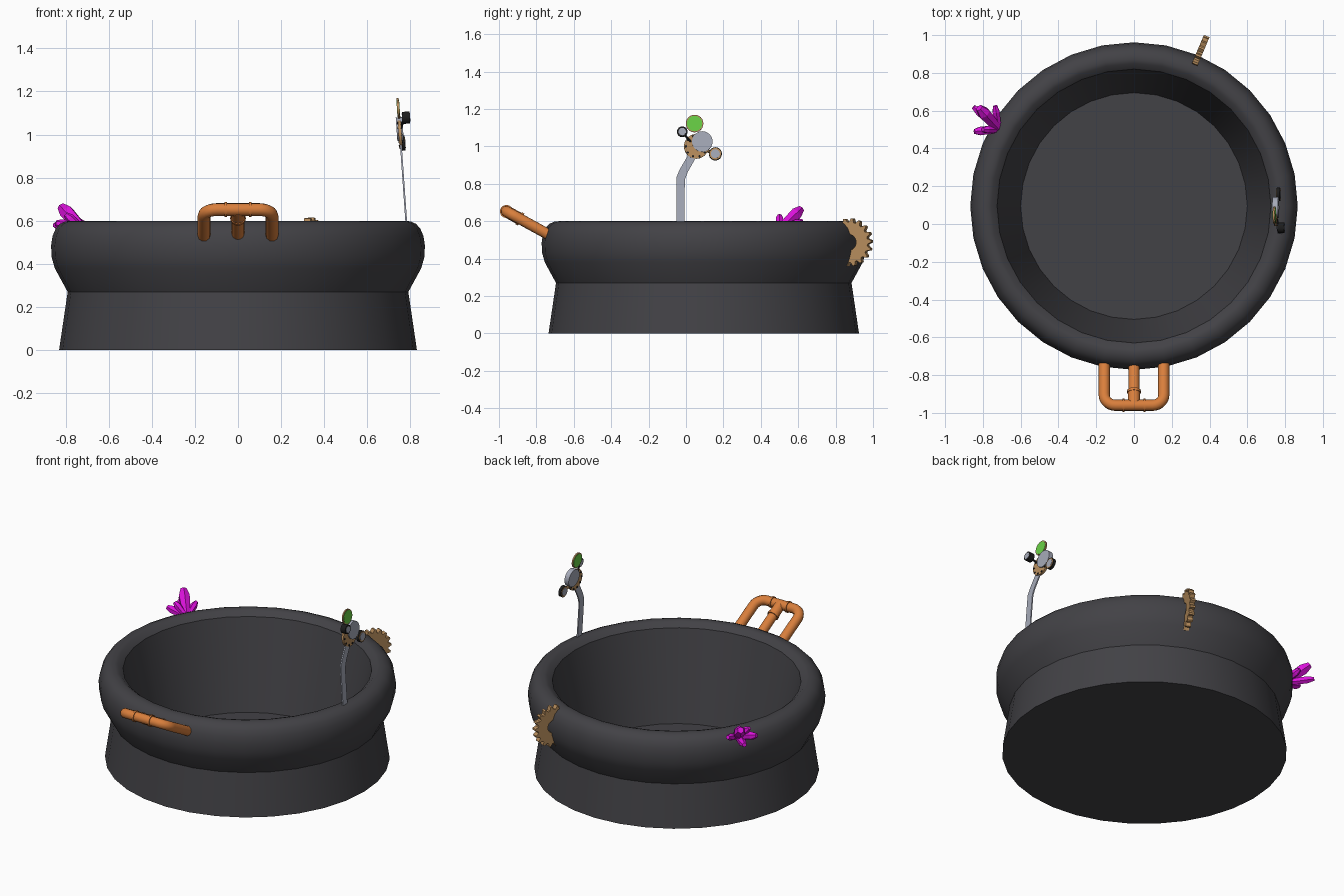
import bpy, bmesh
from math import cos, sin, pi, tau, atan2
from mathutils import Vector, Matrix

cube = bpy.data.objects.get("Cube")
if cube:
    bpy.data.objects.remove(cube)


def material(name, r, g, b):
    m = bpy.data.materials.new(name)
    m.use_nodes = True
    m.diffuse_color = (r, g, b, 1)
    m.node_tree.nodes["Principled BSDF"].inputs["Base Color"].default_value = (r, g, b, 1)
    return m


iron = material("dark iron", .055, .054, .061)
copper = material("copper", .69, .21, .045)
brass = material("brass", .48, .27, .11)
magenta = material("magenta crystal", .72, .006, .72)
steel = material("pale steel", .38, .40, .48)
green = material("green glass", .14, .63, .06)
black = material("black trim", .012, .012, .012)

CENTRE = Vector((0, .095, 0))


def finish(bm, name, mat, smooth=True):
    bmesh.ops.recalc_face_normals(bm, faces=bm.faces)
    mesh = bpy.data.meshes.new(name)
    bm.to_mesh(mesh)
    bm.free()
    mesh.materials.append(mat)
    ob = bpy.data.objects.new(name, mesh)
    bpy.context.collection.objects.link(ob)
    if smooth:
        bpy.ops.object.select_all(action='DESELECT')
        ob.select_set(True)
        bpy.context.view_layer.objects.active = ob
        bpy.ops.object.shade_smooth_by_angle(angle=.55)
    return ob


def rod(name, a, b, r1, mat, r2=None, sides=16, smooth=True):
    """Cylinder or cone running from a to b."""
    a, b = Vector(a), Vector(b)
    turn = (b - a).to_track_quat('Z', 'Y').to_matrix().to_4x4()
    bm = bmesh.new()
    bmesh.ops.create_cone(bm, cap_ends=True, segments=sides, radius1=r1,
                          radius2=r1 if r2 is None else r2, depth=(b - a).length,
                          matrix=Matrix.Translation((a + b) / 2) @ turn)
    return finish(bm, name, mat, smooth)


def extruded(name, loops, mat, matrix, depth, smooth=False):
    """Strip between two outlines, thickened along local z on both sides."""
    bm = bmesh.new()
    outer, inner = loops
    n = len(outer)
    layers = [[bm.verts.new(matrix @ Vector((x, y, z))) for x, y in loop]
              for loop in (outer, inner) for z in (-depth / 2, depth / 2)]
    ob, ot, ib, it = layers
    for i in range(n):
        j = (i + 1) % n
        for p, q in ((ob, ot), (ot, it), (it, ib), (ib, ob)):
            bm.faces.new((p[i], p[j], q[j], q[i]))
    return finish(bm, name, mat, smooth)


# Tub: one revolved profile for base, bulging rim, inner wall and floor
profile = [(0, 0), (.83, 0), (.79, .27), (.85, .38), (.864, .43), (.867, .485),
           (.86, .53), (.845, .565), (.825, .586), (.80, .597), (.775, .6),
           (.755, .594), (.725, .568), (.6, .01), (0, .01)]
bm = bmesh.new()
verts = [bm.verts.new(CENTRE + Vector((r, 0, z))) for r, z in profile]
edges = [bm.edges.new(pair) for pair in zip(verts, verts[1:])]
bmesh.ops.spin(bm, geom=verts + edges, cent=CENTRE, axis=(0, 0, 1),
               angle=tau, steps=32, use_merge=True)
bmesh.ops.remove_doubles(bm, verts=bm.verts, dist=.0005)
finish(bm, "tub", iron)

# Pipe handle: bent tube, middle pipe and collars
foot, top = Vector((0, -.725, .523)), Vector((0, -.96, .652))
along = (top - foot).normalized()
HALF, BEND = .157, .06


def handle_point(x, back):
    return Vector((x, 0, 0)) + top - along * back


path = [handle_point(-HALF, (top - foot).length)]
for side in (-1, 1):
    arc = [handle_point(side * (HALF - BEND + BEND * cos(a)), BEND - BEND * sin(a))
           for a in (i * pi / 12 for i in range(7))]
    path += arc if side < 0 else arc[::-1]
path.append(handle_point(HALF, (top - foot).length))
curve = bpy.data.curves.new("pipe_handle", 'CURVE')
curve.dimensions = '3D'
curve.bevel_depth = .03
curve.bevel_resolution = 3
curve.use_fill_caps = True
spline = curve.splines.new('POLY')
spline.points.add(len(path) - 1)
for point, co in zip(spline.points, path):
    point.co = (*co, 1)
spline.use_smooth = True
curve.materials.append(copper)
pipe = bpy.data.objects.new("pipe_handle", curve)
bpy.context.collection.objects.link(pipe)

rod("middle_pipe", foot, top, .029, copper)
rod("middle_collar", handle_point(0, .075), handle_point(0, .09), .036, copper)
rod("tee_neck", handle_point(0, .075), top, .032, copper)
for side in (-1, 1):
    rod("tee_collar", handle_point(side * .05, 0), handle_point(side * .062, 0), .035, copper)

# Gear: toothed ring standing upright, half sunk in the rim
TEETH = 18
outer, inner = [], []
for i in range(TEETH * 4):
    a = tau * i / (TEETH * 4)
    r = .128 if i % 4 < 2 else .108
    outer.append((r * cos(a), r * sin(a)))
    inner.append((.042 * cos(a), .042 * sin(a)))
place = (Matrix.Translation((.335, .877, .487))
         @ Matrix.Rotation(atan2(.92, .39), 4, 'Z') @ Matrix.Rotation(pi / 2, 4, 'X'))
extruded("gear", (outer, inner), brass, place, .032)

# Crystal cluster: blunt shards fanning out of one root
root = Vector((-.715, .5, .555))
for tip, r in (((-.82, .615, .665), .036), ((-.845, .49, .59), .026),
               ((-.735, .625, .60), .022), ((-.85, .62, .58), .024),
               ((-.80, .50, .63), .022)):
    tip = Vector(tip)
    neck = root.lerp(tip, .75)
    rod("crystal_shard", root, neck, r * .7, magenta, r, 6, False)
    rod("crystal_tip", neck, tip, r, magenta, r * .55, 6, False)


# Gauge post: flat ribbon leaning inwards
def leaning(y, z, dx=0):
    return Vector((.78 - .07 * (z - .6) + dx, y, z))


bm = bmesh.new()
rings = []
for y, z, w in ((-.03, .55, .022), (-.03, .7, .022), (-.028, .83, .022),
                (-.012, .87, .021), (.04, .96, .02)):
    rings.append([bm.verts.new(leaning(y + s * w, z - s * (.008 if z > .82 else 0), d))
                  for s, d in ((-1, -.004), (1, -.004), (1, .004), (-1, .004))])
for low, high in zip(rings, rings[1:]):
    for i in range(4):
        j = (i + 1) % 4
        bm.faces.new((low[i], low[j], high[j], high[i]))
bm.faces.new(rings[0])
bm.faces.new(rings[-1])
finish(bm, "gauge_post", steel, False)

# Gauges: round plates facing sideways, each a rim and a face
normal = Vector((1, 0, .07)).normalized()


def disc(name, y, z, r, depth, mat, dx=0):
    c = leaning(y, z, dx)
    rod(name, c - normal * depth / 2, c + normal * depth / 2, r, mat, sides=24)


disc("gauge_hub", .055, 1.0, .066, .014, brass)
disc("main_dial", .087, 1.025, .055, .03, steel)
disc("green_rim", .046, 1.122, .047, .009, brass)
disc("green_lens", .046, 1.122, .041, .013, green)
disc("upper_rim", -.02, 1.078, .028, .034, black, .033)
disc("upper_face", -.02, 1.078, .02, .038, steel, .033)
rod("upper_arm", leaning(.03, 1.02), leaning(-.02, 1.075, .025), .006, black, sides=8)
disc("lower_rim", .157, .96, .035, .018, black, .01)
disc("lower_band", .157, .96, .031, .021, brass, .01)
disc("lower_face", .157, .96, .024, .024, steel, .01)
rod("lower_arm", leaning(.09, .985), leaning(.157, .96, .008), .008, brass, sides=8)
for i in range(10):
    a = tau * i / 10
    disc("hub_rivet", .055 + .056 * cos(a), 1 + .056 * sin(a), .006, .02, black)
